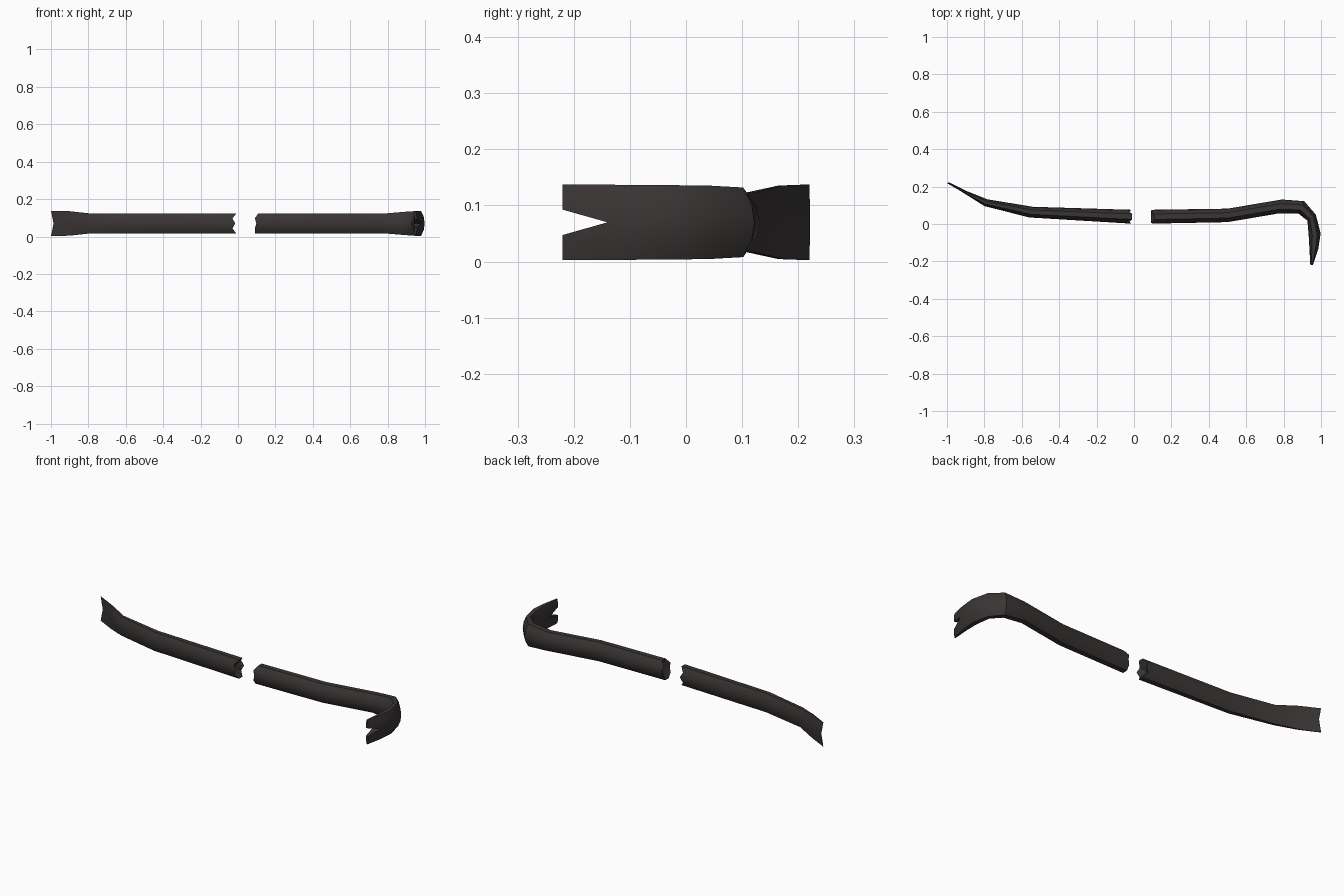
import bpy, bmesh, math
from mathutils import Vector

if "Cube" in bpy.data.objects:
    bpy.data.objects.remove(bpy.data.objects["Cube"])

steel = bpy.data.materials.new("dark steel")
steel.diffuse_color = (0.042, 0.035, 0.035, 1)
steel.use_nodes = True
steel.node_tree.nodes["Principled BSDF"].inputs["Base Color"].default_value = steel.diffuse_color

ZC = 0.07
# bar cross-section: (across thickness, along height), both -1..1
SECTION = [(1, 0), (.85, .53), (.4, 1), (-.4, 1), (-.85, .53),
           (-1, 0), (-.85, -.53), (-.4, -1), (.4, -1), (.85, -.53)]


def make_bar(name, stations, start=None, end=None):
    """Loft rings; each station = outer (x, y), inner (x, y), half height.
    start / end = x shift of each ring vertex by its height, plus cap centre shift."""
    bm = bmesh.new()
    rings = []
    for i, (a, b, h) in enumerate(stations):
        a, b = Vector(a), Vector(b)
        mid, half = (a + b) / 2, (a - b) / 2
        shift = start if i == 0 else end if i == len(stations) - 1 else None
        ring = []
        for u, v in SECTION:
            p = mid + half * u
            dx = shift[0](u, v) if shift else 0
            ring.append(bm.verts.new((p.x + dx, p.y, ZC + v * h)))
        rings.append(ring)
    n = len(SECTION)
    for r, s in zip(rings, rings[1:]):
        for k in range(n):
            bm.faces.new((r[k], r[(k + 1) % n], s[(k + 1) % n], s[k]))
    # fan caps so broken ends can be hollow
    for ring, shift in ((rings[0], start), (rings[-1], end)):
        c = sum((v.co for v in ring), Vector()) / n
        if shift:
            c.x = c.x - sum(shift[0](u, v) for u, v in SECTION) / n + shift[1]
        cv = bm.verts.new(c)
        for k in range(n):
            bm.faces.new((ring[k], ring[(k + 1) % n], cv))
    bmesh.ops.recalc_face_normals(bm, faces=bm.faces)
    me = bpy.data.meshes.new(name)
    bm.to_mesh(me)
    bm.free()
    me.materials.append(steel)
    ob = bpy.data.objects.new(name, me)
    bpy.context.collection.objects.link(ob)
    return ob


def smooth(ob):
    bpy.ops.object.select_all(action='DESELECT')
    ob.select_set(True)
    bpy.context.view_layer.objects.active = ob
    bpy.ops.object.shade_smooth_by_angle(angle=math.radians(40))


def jag(u, v):
    # zigzag of the snapped end
    return 0 if abs(v) > .9 else (-.02 if abs(v) > .3 else -.005)


# straight half: flat pry blade to snapped end
blade_half = make_bar("blade_half", [
    ((-1, .221), (-1, .217), .0675),
    ((-.90, .178), (-.90, .159), .0655),
    ((-.785, .132), (-.80, .096), .053),
    ((-.54, .092), (-.56, .035), .0525),
    ((-.01, .076), (-.01, .002), .0525)],
    start=(lambda u, v: .014 * (1 - abs(v)), .014),
    end=(jag, -.04))
smooth(blade_half)

# hooked half: snapped end, bend, claw
hook_half = make_bar("hook_half", [
    ((.09, .076), (.09, .002), .0525),
    ((.50, .082), (.50, .010), .0525),
    ((.79, .131), (.77, .056), .0525),
    ((.91, .122), (.88, .055), .062),
    ((.972, .050), (.927, .018), .0655),
    ((.998, -.05), (.934, -.06), .0665),
    ((.985, -.135), (.938, -.135), .067),
    ((.957, -.22), (.942, -.22), .0675)],
    start=(lambda u, v: .018 if v > .9 else (.008 if abs(v) < .3 else 0), .035))

# V-shaped nail slot in the claw
bm = bmesh.new()
tri = [(-.14, ZC), (-.26, ZC + .034), (-.26, ZC - .034)]
face = bm.faces.new([bm.verts.new((.85, y, z)) for y, z in tri])
ext = bmesh.ops.extrude_face_region(bm, geom=[face])
bmesh.ops.translate(bm, vec=(.25, 0, 0),
                    verts=[g for g in ext["geom"] if isinstance(g, bmesh.types.BMVert)])
bmesh.ops.recalc_face_normals(bm, faces=bm.faces)
me = bpy.data.meshes.new("slot_cutter")
bm.to_mesh(me)
bm.free()
cutter = bpy.data.objects.new("slot_cutter", me)
bpy.context.collection.objects.link(cutter)
cutter.hide_render = True

mod = hook_half.modifiers.new("slot", 'BOOLEAN')
mod.operation = 'DIFFERENCE'
mod.solver = 'EXACT'
mod.object = cutter
bpy.context.view_layer.objects.active = hook_half
bpy.ops.object.modifier_apply(modifier="slot")
bpy.data.objects.remove(cutter)
smooth(hook_half)
